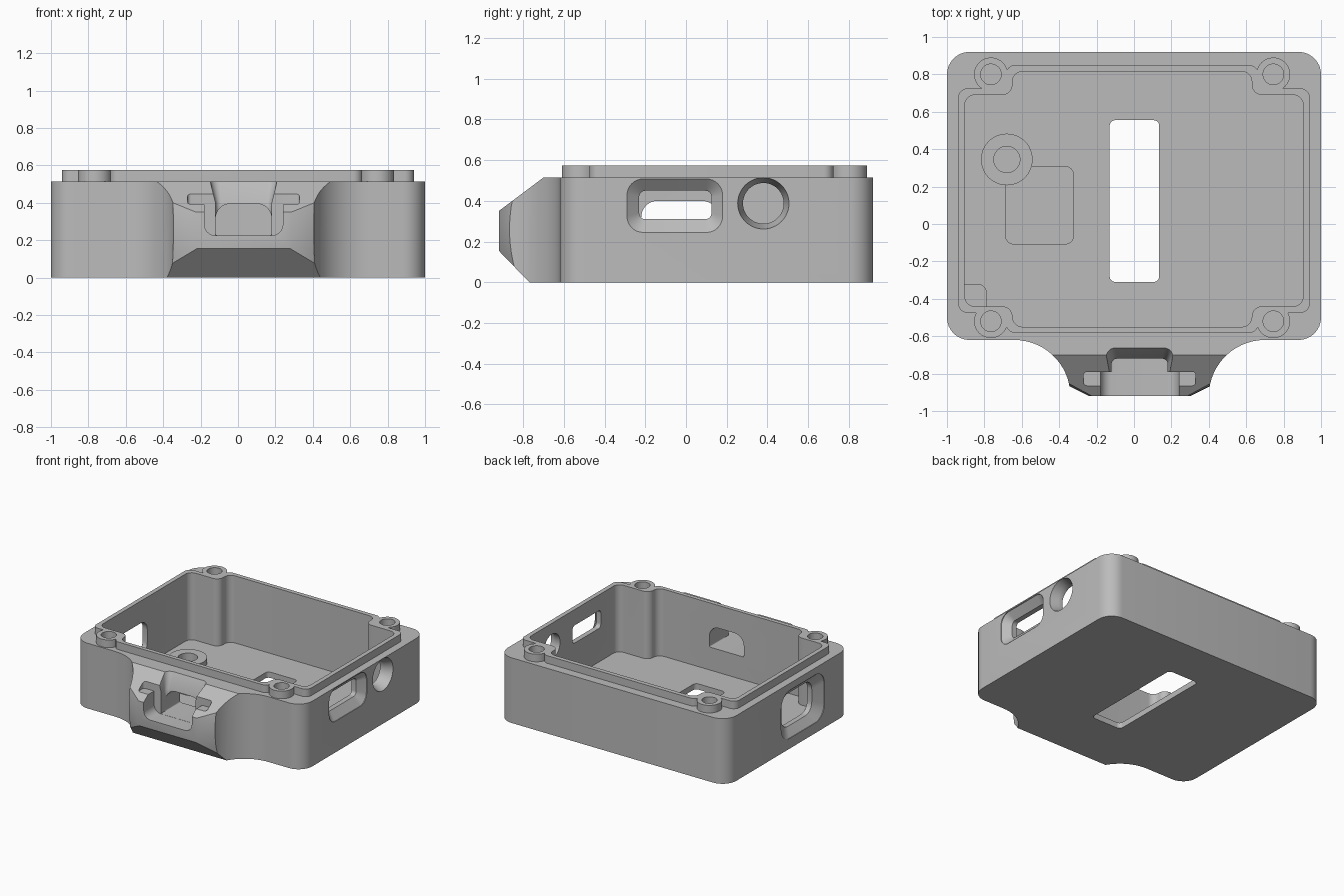
import bpy, bmesh, math
from mathutils import Vector

if "Cube" in bpy.data.objects:
    bpy.data.objects.remove(bpy.data.objects["Cube"])

grey = bpy.data.materials.new("case_grey")
grey.diffuse_color = (0.5, 0.5, 0.5, 1)
grey.use_nodes = True
grey.node_tree.nodes["Principled BSDF"].inputs["Base Color"].default_value = grey.diffuse_color


def rounded(corners, seg=8):
    """Polygon with filleted corners, each corner is (u, v, radius)."""
    out, n = [], len(corners)
    for i, (u, v, r) in enumerate(corners):
        p = Vector((u, v))
        if r == 0:
            out.append(p)
            continue
        a = (Vector(corners[i - 1][:2]) - p).normalized()
        b = (Vector(corners[(i + 1) % n][:2]) - p).normalized()
        half = a.angle(b) / 2
        c = p + (a + b).normalized() * (r / math.sin(half))
        t = r / math.tan(half)
        s, e = (p + a * t - c).normalized(), (p + b * t - c).normalized()
        out += [c + s.slerp(e, k / seg).normalized() * r for k in range(seg + 1)]
    return out


def rect(u0, u1, v0, v1, r=0.0, rtop=None):
    rt = r if rtop is None else rtop
    return rounded([(u0, v0, r), (u1, v0, r), (u1, v1, rt), (u0, v1, rt)])


def circle(u, v, r, n=48):
    return [Vector((u + r * math.cos(2 * math.pi * k / n),
                    v + r * math.sin(2 * math.pi * k / n))) for k in range(n)]


def loft(name, axis, *rings):
    """Solid through (outline, height) rings along an axis."""
    place = {'x': lambda p, h: (h, p[0], p[1]),
             'y': lambda p, h: (p[0], h, p[1]),
             'z': lambda p, h: (p[0], p[1], h)}[axis]
    bm = bmesh.new()
    loops = [[bm.verts.new(place(p, h)) for p in o] for o, h in rings]
    bm.faces.new(loops[0])
    bm.faces.new(loops[-1])
    for a, b in zip(loops, loops[1:]):
        for i in range(len(a)):
            j = (i + 1) % len(a)
            bm.faces.new((a[i], a[j], b[j], b[i]))
    bmesh.ops.recalc_face_normals(bm, faces=bm.faces)
    me = bpy.data.meshes.new(name)
    bm.to_mesh(me)
    bm.free()
    ob = bpy.data.objects.new(name, me)
    bpy.context.collection.objects.link(ob)
    me.materials.append(grey)
    return ob


def combine(target, tool, op):
    mod = target.modifiers.new(tool.name, 'BOOLEAN')
    mod.operation, mod.object, mod.solver = op, tool, 'EXACT'
    bpy.context.view_layer.objects.active = target
    bpy.ops.object.modifier_apply(modifier=mod.name)
    bpy.data.objects.remove(tool)


def cut(tool):
    combine(case, tool, 'DIFFERENCE')


def add(tool):
    combine(case, tool, 'UNION')


# Case block with the flared front lug
CX, FLOOR, RIM, TOP = 0.03, 0.045, 0.515, 0.575
flare = [(0.67 + 0.30 * math.cos(math.radians(a)), -0.92 + 0.30 * math.sin(math.radians(a)))
         for a in range(90, 169, 6)]
outline = rounded([(1, -0.62, 0.12), (1, 0.92, 0.12), (-1, 0.92, 0.12), (-1, -0.62, 0.12)])
outline += [Vector((CX - u, v)) for u, v in flare]
outline += [Vector((CX - 0.372, -0.92)), Vector((CX + 0.372, -0.92))]
outline += [Vector((CX + u, v)) for u, v in reversed(flare)]
case = loft("case", 'z', (outline, 0), (outline, RIM))

# Sloped top and bottom of the lug
for wedge in ([(-1, 0.29), (-0.453, 0.7), (-1, 0.7)],
              [(-1, 0.238), (-0.673, -0.1), (-1, -0.1)]):
    cut(loft("lug_wedge", 'x', (wedge, -0.7), (wedge, 0.7)))

# Conical chamfer round the lug nose
box = rect(-0.7, 0.7, -0.3, 0.8)
nose = loft("nose_cutter", 'y', (box, -1.0), (box, -0.80))
combine(nose, loft("nose_cone", 'y', (circle(CX, 0.26, 0.09, 64), -1.01),
                   (circle(CX, 0.26, 0.53, 64), -0.79)), 'DIFFERENCE')
cut(nose)


# Raised lip with notched corners, and the matching cavity
def notched(x, y0, y1, nx0, nx1, ny0, ny1, r):
    pts = [(-x, ny0), (nx0, ny0), (nx0, y0), (nx1, y0), (nx1, ny0), (x, ny0),
           (x, ny1), (nx1, ny1), (nx1, y1), (nx0, y1), (nx0, ny1), (-x, ny1)]
    return rounded([(u, v, r) for u, v in pts])


lip = notched(0.94, -0.582, 0.85, -0.685, 0.665, -0.475, 0.725, 0.05)
add(loft("lip", 'z', (lip, 0.3), (lip, TOP)))
posts = [(x, y) for x in (-0.765, 0.745) for y in (-0.52, 0.80)]
for x, y in posts:
    ring = circle(x, y, 0.09)
    add(loft("screw_post", 'z', (ring, 0.32), (ring, TOP)))
cavity = notched(0.905, -0.55, 0.815, -0.65, 0.63, -0.44, 0.69, 0.054)
cut(loft("cavity", 'z', (cavity, FLOOR), (cavity, 0.8)))
for x, y in posts:
    hole = circle(x, y, 0.055)
    cut(loft("screw_hole", 'z', (hole, 0.2), (hole, 0.8)))

# Floor pads and standoff
pad = rect(-0.69, -0.32, -0.11, 0.31, 0.05)
add(loft("floor_pad", 'z', (pad, 0.02), (pad, FLOOR + 0.015)))
pad = rounded([(-0.93, -0.46, 0), (-0.787, -0.46, 0), (-0.787, -0.32, 0.05), (-0.93, -0.32, 0)])
add(loft("corner_pad", 'z', (pad, 0.02), (pad, FLOOR + 0.02)))
ring = circle(-0.68, 0.345, 0.138)
add(loft("standoff", 'z', (ring, 0.02), (ring, FLOOR + 0.045)))
ring = circle(-0.68, 0.345, 0.07)
cut(loft("standoff_hole", 'z', (ring, 0.03), (ring, 0.4)))

# Slot through the floor
slot = rect(-0.13, 0.135, -0.31, 0.555, 0.03)
cut(loft("floor_slot", 'z', (slot, -0.1), (slot, 0.3)))


# Side openings with chamfered rims
def port(name, side, outer, inner):
    cut(loft(name, 'x', (outer, side * 1.05), (outer, side * 0.995),
             (inner, side * 0.945), (inner, side * 0.80)))


port("right_window", 1, rect(-0.29, 0.18, 0.245, 0.508, 0.08), rect(-0.23, 0.125, 0.31, 0.45, 0.03))
port("round_port", 1, circle(0.38, 0.388, 0.126), circle(0.38, 0.388, 0.10))
port("left_window", -1, rect(-0.30, 0.24, 0.08, 0.46, 0.11), rect(-0.22, 0.16, 0.14, 0.40, 0.08))

# Lug pocket: key slot, open channel, tapered recess and hole to the cavity
key = rect(CX - 0.30, CX + 0.30, -0.865, -0.79, 0.02)
cut(loft("key_slot", 'z', (key, 0.39), (key, 0.7)))
channel = rect(CX - 0.21, CX + 0.21, 0.225, 0.7, 0.06, 0)
cut(loft("channel", 'y', (channel, -1.0), (channel, -0.79)))
low = rect(CX - 0.15, CX + 0.15, -0.86, -0.72, 0.03)
high = rect(CX - 0.18, CX + 0.18, -0.86, -0.66, 0.05)
cut(loft("recess", 'z', (low, 0.228), (low, 0.40), (high, 0.52), (high, 0.56)))
hole = rect(CX - 0.15, CX + 0.15, 0.226, 0.395, 0.01, 0.08)
cut(loft("plug_hole", 'y', (hole, -0.82), (hole, -0.45)))

# Smooth curves, keep edges crisp
bpy.ops.object.select_all(action='DESELECT')
case.select_set(True)
bpy.context.view_layer.objects.active = case
bpy.ops.object.shade_smooth_by_angle(angle=math.radians(30))
